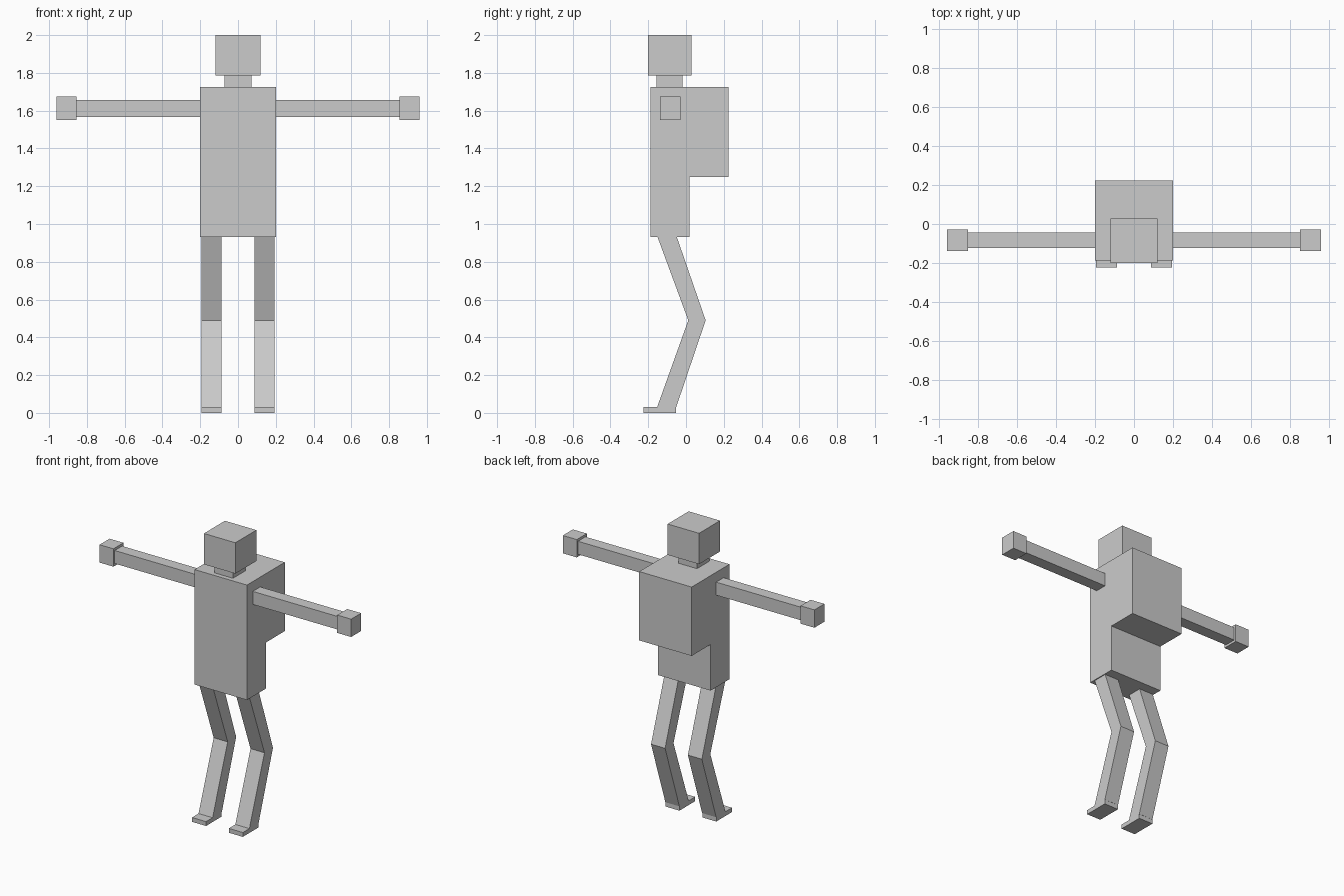
import bpy

if "Cube" in bpy.data.objects:
    bpy.data.objects.remove(bpy.data.objects["Cube"])


def make(name, verts, faces):
    mesh = bpy.data.meshes.new(name)
    mesh.from_pydata(verts, [], faces)
    obj = bpy.data.objects.new(name, mesh)
    bpy.context.collection.objects.link(obj)
    return obj


def extrude_x(name, profile, x0, x1):
    """Extrude a (y, z) outline, counter-clockwise seen from +x, from x0 to x1."""
    n = len(profile)
    verts = [(x, y, z) for x in (x0, x1) for y, z in profile]
    faces = [tuple(range(n))[::-1], tuple(range(n, 2 * n))]
    faces += [(i, (i + 1) % n, n + (i + 1) % n, n + i) for i in range(n)]
    return make(name, verts, faces)


def box(name, x, y, z):
    return extrude_x(name, [(y[0], z[0]), (y[1], z[0]), (y[1], z[1]), (y[0], z[1])], *x)


# Head and neck
box("head", (-0.12, 0.12), (-0.20, 0.029), (1.787, 2.0))
box("neck", (-0.071, 0.071), (-0.156, -0.018), (1.725, 1.787))

# Torso with the raised block on the upper back
extrude_x("torso", [(-0.188, 0.932), (0.018, 0.932), (0.018, 1.25),
                    (0.224, 1.25), (0.224, 1.725), (-0.188, 1.725)], -0.2, 0.2)

# Bent leg outline in two segments, and flat foot
thigh = [(0.012, 0.49), (0.104, 0.49), (-0.049, 0.932), (-0.151, 0.932)]
shin = [(-0.153, 0.03), (-0.052, 0.03), (0.104, 0.49), (0.012, 0.49)]

for side, s in (("left", 1), ("right", -1)):
    def span(a, b):
        return (a, b) if s > 0 else (-b, -a)

    # Arm and hand
    box(side + "_arm", span(0.2, 0.856), (-0.124, -0.043), (1.567, 1.657))
    box(side + "_hand", span(0.854, 0.96), (-0.138, -0.029), (1.551, 1.674))
    # Leg and foot
    extrude_x(side + "_thigh", thigh, *span(0.087, 0.194))
    extrude_x(side + "_shin", shin, *span(0.087, 0.194))
    box(side + "_foot", span(0.087, 0.194), (-0.224, -0.053), (0.0, 0.03))
